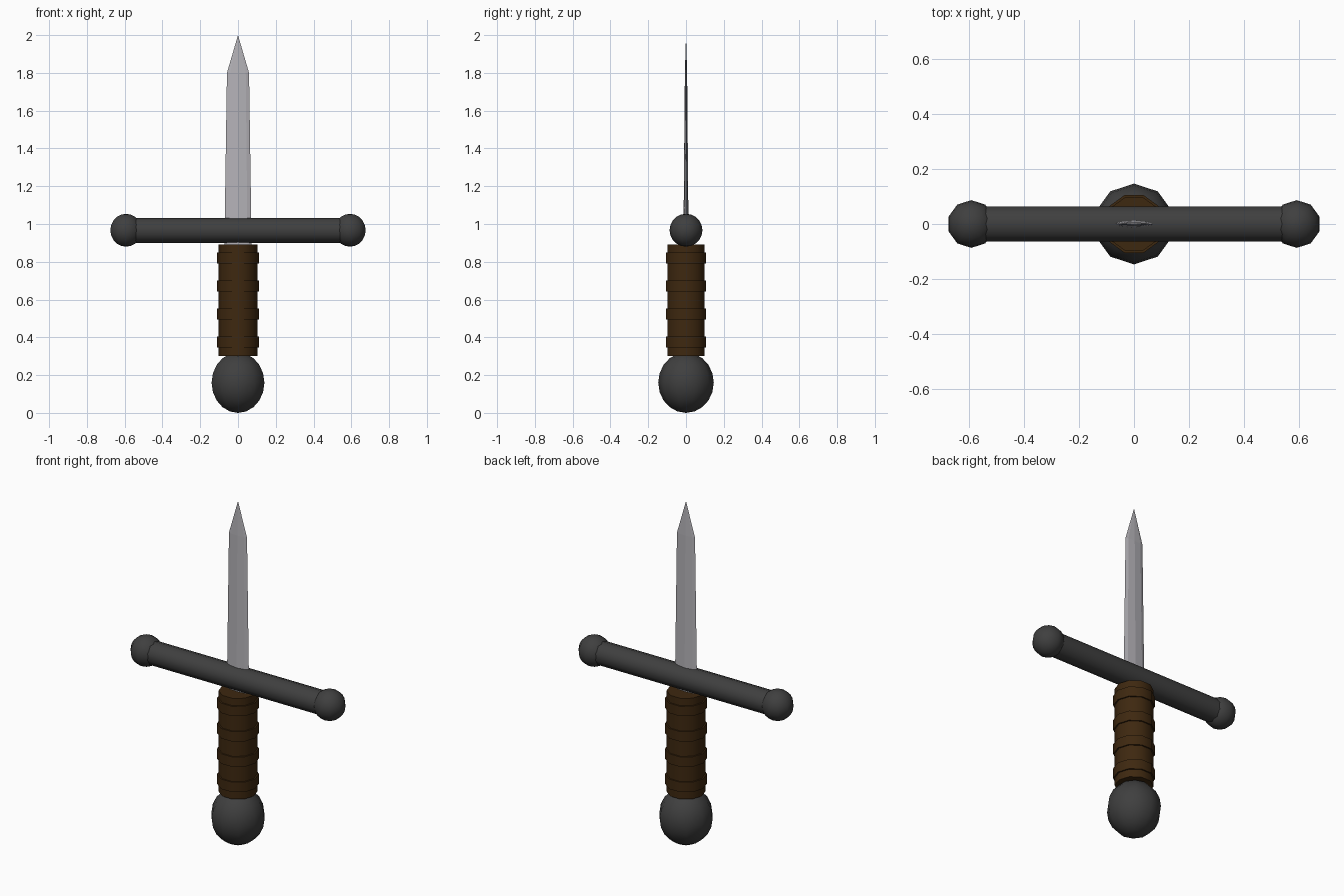
import bpy, bmesh, math
from mathutils import Matrix, Vector

if "Cube" in bpy.data.objects:
    bpy.data.objects.remove(bpy.data.objects["Cube"])

SIDES = 10


def material(name, rgb):
    m = bpy.data.materials.new(name)
    m.diffuse_color = (*rgb, 1)
    m.use_nodes = True
    m.node_tree.nodes["Principled BSDF"].inputs["Base Color"].default_value = m.diffuse_color
    return m


steel = material("steel", (0.46, 0.45, 0.48))
iron = material("dark iron", (0.050, 0.050, 0.050))
leather = material("brown leather", (0.048, 0.021, 0.005))


def finish(name, bm, mat, smooth=True):
    bmesh.ops.recalc_face_normals(bm, faces=bm.faces)
    mesh = bpy.data.meshes.new(name)
    bm.to_mesh(mesh)
    bm.free()
    mesh.materials.append(mat)
    ob = bpy.data.objects.new(name, mesh)
    bpy.context.collection.objects.link(ob)
    if smooth:
        bpy.ops.object.select_all(action='DESELECT')
        ob.select_set(True)
        bpy.context.view_layer.objects.active = ob
        bpy.ops.object.shade_smooth_by_angle(angle=math.radians(40))
    return ob


def ball(name, centre, r, rz, mat):
    bm = bmesh.new()
    bmesh.ops.create_uvsphere(bm, u_segments=SIDES, v_segments=SIDES, radius=1,
                              matrix=Matrix.Translation(centre) @ Matrix.Diagonal((r, r, rz, 1)))
    return finish(name, bm, mat)


def rod(name, a, b, r, mat, axis="Z"):
    # prism from a to b along the axis, with a corner on x (upright) or y (sideways)
    turn = Matrix.Rotation(math.pi / 2, 4, 'Y') @ Matrix.Rotation(math.pi / 2, 4, 'Z') if axis == "X" else Matrix()
    centre = (Vector(a) + Vector(b)) / 2
    bm = bmesh.new()
    bmesh.ops.create_cone(bm, cap_ends=True, segments=SIDES, radius1=r, radius2=r,
                          depth=(Vector(b) - Vector(a)).length,
                          matrix=Matrix.Translation(centre) @ turn)
    xs = max(v.co.x for v in bm.verts)
    if axis == "Z" and xs < r * 0.99:
        bmesh.ops.rotate(bm, verts=bm.verts, matrix=Matrix.Rotation(math.pi / 2, 3, 'Z'))
    return finish(name, bm, mat)


# Pommel and grip with raised wraps
ball("pommel", (0, 0, 0.16), 0.147, 0.16, iron)
rod("grip", (0, 0, 0.302), (0, 0, 0.892), 0.103, leather)
for i in range(4):
    z = 0.376 + i * 0.148
    rod(f"grip_wrap_{i + 1}", (0, 0, z - 0.029), (0, 0, z + 0.029), 0.111, leather)

# Crossguard with ball ends
rod("crossguard", (-0.59, 0, 0.966), (0.59, 0, 0.966), 0.067, iron, "X")
for side, label in ((-1, "left"), (1, "right")):
    ball(f"guard_end_{label}", (side * 0.593, 0, 0.967), 0.087, 0.087, iron)

# Blade: lens section lofted up to a point
section = [(1, 0), (0.7, 0.6), (0, 1), (-0.7, 0.6), (-1, 0), (-0.7, -0.6), (0, -1), (0.7, -0.6)]
bm = bmesh.new()
rings = [[bm.verts.new((x * w, y * t, z)) for x, y in section]
         for z, w, t in ((0.89, 0.072, 0.014), (1.80, 0.0585, 0.006))]
tip = bm.verts.new((0, 0, 2.0))
bm.faces.new(rings[0])
for i in range(8):
    j = (i + 1) % 8
    bm.faces.new((rings[0][i], rings[0][j], rings[1][j], rings[1][i]))
    bm.faces.new((rings[1][i], rings[1][j], tip))
finish("blade", bm, steel, smooth=False)
